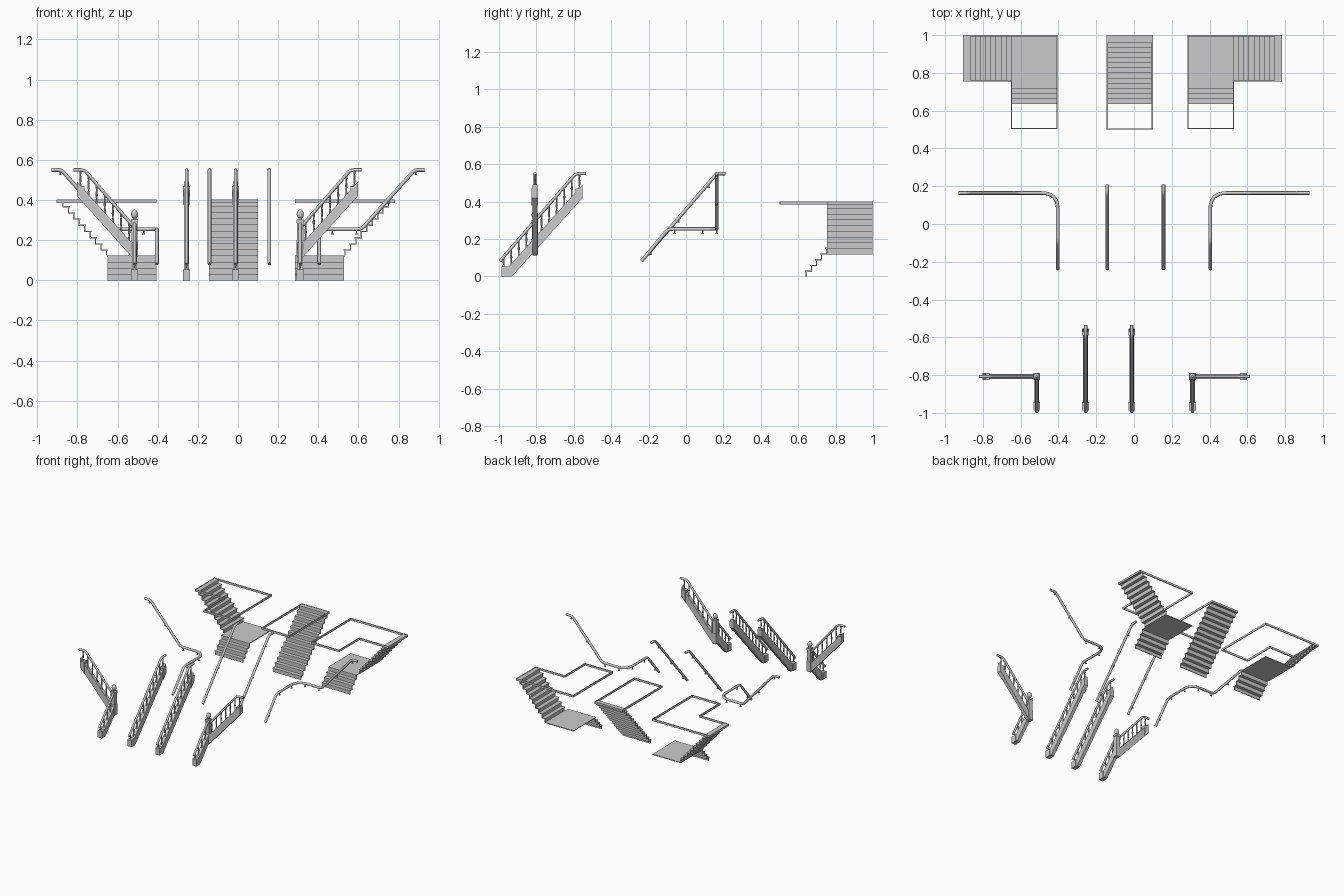
import bpy, bmesh, math
from mathutils import Vector

if "Cube" in bpy.data.objects:
    bpy.data.objects.remove(bpy.data.objects["Cube"])

R, T = 0.4 / 13, 0.0271          # riser height, tread depth
S = R / T                        # stair slope


def finish(bm, name, smooth=False):
    bmesh.ops.recalc_face_normals(bm, faces=bm.faces[:])
    me = bpy.data.meshes.new(name)
    bm.to_mesh(me)
    bm.free()
    if smooth:
        for p in me.polygons:
            p.use_smooth = True
        me.set_sharp_from_angle(angle=math.radians(40))
    ob = bpy.data.objects.new(name, me)
    bpy.context.collection.objects.link(ob)
    return ob


def add_prism(bm, pts, f, w0, w1):
    """Extrude a (u, z) outline between w0 and w1; f maps (u, w, z) to world."""
    a = [bm.verts.new(f(u, w0, z)) for u, z in pts]
    b = [bm.verts.new(f(u, w1, z)) for u, z in pts]
    bm.faces.new(a)
    bm.faces.new(b[::-1])
    n = len(pts)
    for i in range(n):
        j = (i + 1) % n
        bm.faces.new((a[i], b[i], b[j], a[j]))


def add_lathe(bm, prof, c, n=8):
    """Turned part from (radius, z) pairs centred at c."""
    rings = [[bm.verts.new((c[0] + r * math.cos(2 * math.pi * k / n),
                            c[1] + r * math.sin(2 * math.pi * k / n), c[2] + z))
              for k in range(n)] for r, z in prof]
    for p, q in zip(rings, rings[1:]):
        for k in range(n):
            m = (k + 1) % n
            bm.faces.new((p[k], p[m], q[m], q[k]))
    bm.faces.new(rings[0][::-1])
    bm.faces.new(rings[-1])


def box(u0, u1, z0, z1):
    return [(u0, z0), (u1, z0), (u1, z1), (u0, z1)]


def rail(name, pts, rads, r):
    """Sweep a round rail along a path with rounded corners."""
    pts = [Vector(p) for p in pts]
    path = [pts[0]]
    for i in range(1, len(pts) - 1):
        p, rad = pts[i], rads[i - 1]
        a = p + (pts[i - 1] - p).normalized() * rad
        b = p + (pts[i + 1] - p).normalized() * rad
        n = 8 if rad > 0.04 else 4
        for k in range(n + 1):
            t = k / n
            path.append(a * (1 - t) ** 2 + p * 2 * t * (1 - t) + b * t * t)
    path.append(pts[-1])
    cu = bpy.data.curves.new(name, 'CURVE')
    cu.dimensions = '3D'
    cu.bevel_depth, cu.bevel_resolution, cu.use_fill_caps = r, 2, True
    sp = cu.splines.new('POLY')
    sp.points.add(len(path) - 1)
    for q, v in zip(sp.points, path):
        q.co = (*v, 1)
    ob = bpy.data.objects.new(name, cu)
    bpy.context.collection.objects.link(ob)


def flight(name, f, u0, z0, risers, w0, w1, lip_end):
    """Thin folded stair sheet with small nosings, ending in a flat lip."""
    th, nose = 0.006, 0.004
    top, under = [], [(u0 + th, z0)]
    top.append((u0, z0))
    for i in range(risers):
        u, z = u0 + i * T, z0 + (i + 1) * R
        end = u0 + (i + 1) * T if i < risers - 1 else lip_end
        top += [(u, z - th), (u - nose, z - th), (u - nose, z), (end, z)]
        under += [(u + th, z - th), (end + (th if i < risers - 1 else 0), z - th)]
    bm = bmesh.new()
    add_prism(bm, top + under[::-1], f, w0, w1)
    finish(bm, name)


def rim(name, pts):
    """Flat trim strip around the stairwell opening (inset outline)."""
    bm = bmesh.new()
    face = bm.faces.new([bm.verts.new((x, y, 0.386)) for x, y in pts])
    bmesh.ops.recalc_face_normals(bm, faces=[face])
    res = bmesh.ops.inset_region(bm, faces=[face], thickness=0.009, use_boundary=True)
    bmesh.ops.delete(bm, geom=[face], context='FACES_ONLY')
    ext = bmesh.ops.extrude_face_region(bm, geom=bm.faces[:])
    for v in ext['geom']:
        if isinstance(v, bmesh.types.BMVert):
            v.co.z = 0.402
    finish(bm, name)


def straight(x):
    return lambda u, w, z: (x + w, u, z)


# Straight staircase and its opening
flight("straight_stairs", straight(-0.022), 0.64, 0, 13, -0.122, 0.122, 1.0)
rim("straight_opening_trim", [(-0.145, 0.5), (0.1, 0.5), (0.1, 1), (-0.145, 1)])

# Cornered staircases, mirrored about x = -0.061
for side, m in (("left", 1), ("right", -1)):
    X = lambda x, m=m: x if m == 1 else -0.122 - x
    flight(side + "_lower_stairs", lambda u, w, z: (X(w), u, z), 0.64, 0, 4, -0.65, -0.406, 0.756)
    flight(side + "_upper_stairs", lambda u, w, z: (X(-u), w, z), 0.652, 4 * R, 9, 0.755, 0.998, 0.905)
    bm = bmesh.new()
    add_prism(bm, box(0.75, 0.998, 4 * R - 0.006, 4 * R), lambda u, w, z: (X(w), u, z), -0.652, -0.406)
    finish(bm, side + "_landing")
    rim(side + "_opening_trim", [(X(x), y) for x, y in (
        (-0.905, 1), (-0.405, 1), (-0.405, 0.503), (-0.652, 0.503), (-0.652, 0.755), (-0.905, 0.755))])


# Wall handrails with brackets hanging below
def brackets(name, spots):
    bm = bmesh.new()
    for x, y, z in spots:
        add_lathe(bm, [(0.0035, -0.024), (0.0035, -0.004)], (x, y, z))
        add_lathe(bm, [(0.007, -0.026), (0.007, -0.022)], (x, y, z), 10)
    finish(bm, name, True)


for side, x in (("left", -0.142), ("right", 0.156)):
    rail(side + "_wall_rail", [(x, -0.238, 0.082), (x, 0.165, 0.55), (x, 0.21, 0.55)], [0.02], 0.0095)
    brackets(side + "_wall_rail_brackets", [(x, -0.238 + d, 0.082 + d * 1.161) for d in (0.05, 0.2, 0.36)])
    m = -1 if side == "left" else 1
    rail(side + "_corner_wall_rail",
         [(m * 0.404, -0.238, 0.082), (m * 0.404, -0.095, 0.254), (m * 0.404, 0.164, 0.254),
          (m * 0.615, 0.164, 0.254), (m * 0.88, 0.164, 0.55), (m * 0.928, 0.164, 0.55)],
         [0.025, 0.085, 0.025, 0.02], 0.0095)
    brackets(side + "_corner_rail_brackets",
             [(m * 0.404, -0.19, 0.14), (m * 0.404, -0.06, 0.254), (m * 0.404, 0.09, 0.254),
              (m * 0.47, 0.164, 0.254), (m * 0.59, 0.164, 0.254),
              (m * 0.75, 0.164, 0.405), (m * 0.885, 0.164, 0.55)])

# Balustrade lines along a flight: underside and top of stringer, rail centre
low = lambda u: (u + 0.93) * S * 0.98
high = lambda u: low(u) + 0.072
rail_z = lambda u: 0.082 + (u + 0.995) * 1.155
BAL = [(0.005, 0), (0.005, 0.2), (0.003, 0.25), (0.006, 0.45), (0.0035, 0.75), (0.005, 0.8), (0.005, 1)]


def balustrade(name, f, u0, u1, bottom, top):
    bm = bmesh.new()
    a, b = (-0.945 if bottom else u0), u1
    if bottom:
        add_prism(bm, [(a - 0.01, 0), (-0.93, 0), (b, low(b)), (b, high(b)), (a - 0.01, high(a - 0.01))],
                  f, -0.013, 0.013)
        add_prism(bm, box(-0.987, -0.943, 0, 0.054), f, -0.018, 0.018)   # foot block
    else:
        add_prism(bm, [(a, low(a)), (b, low(b)), (b, high(b)), (a, high(a))], f, -0.013, 0.013)
    if top:
        add_prism(bm, [(-0.59, low(-0.59)), (-0.553, low(-0.553)), (-0.553, 0.47), (-0.59, 0.47)],
                  f, -0.018, 0.018)                                    # head block
    finish(bm, name + "_stringer")
    bm = bmesh.new()
    for i in range(11):
        u = -0.975 + i * 0.0405
        if u0 + 0.005 < u < u1 - 0.005:
            z = 0.05 if u < -0.945 else high(u) - 0.006
            if u > -0.59:
                z = 0.46
            h = min(rail_z(u), 0.55) - z
            add_lathe(bm, [(r, t * h) for r, t in BAL], f(u, 0, z))
    finish(bm, name + "_balusters", True)
    path = [f(u0, 0, rail_z(u0))]
    if top:
        path += [f(-0.59, 0, 0.55), f(-0.535, 0, 0.55)]
    else:
        path += [f(u1, 0, rail_z(u1))]
    rail(name + "_handrail", path, [0.02], 0.0085)


for side, x in (("left", -0.256), ("right", -0.012)):
    balustrade(side + "_straight", straight(x), -0.995, -0.553, True, True)

# Cornered balustrades folded at a newel post, mirrored about x = -0.1025
for side, m in (("left", 1), ("right", -1)):
    X = lambda x, m=m: x if m == 1 else -0.205 - x
    balustrade(side + "_corner_lower", lambda u, w, z: (X(-0.515 + w), u, z), -0.995, -0.822, True, False)
    balustrade(side + "_corner_upper", lambda u, w, z: (X(-1.355 - u), -0.808 + w, z), -0.83, -0.553, False, True)
    c = X(-0.515)
    bm = bmesh.new()
    for h, z0, z1 in ((0.018, 0.118, 0.2), (0.0155, 0.2, 0.285), (0.018, 0.285, 0.302)):
        add_prism(bm, box(-0.808 - h, -0.808 + h, z0, z1), straight(c), -h, h)
    add_lathe(bm, [(0.009, 0.3), (0.009, 0.31), (0.016, 0.318), (0.018, 0.33), (0.014, 0.343), (0.005, 0.352)],
              (c, -0.808, 0), 12)
    finish(bm, side + "_newel_post", True)
